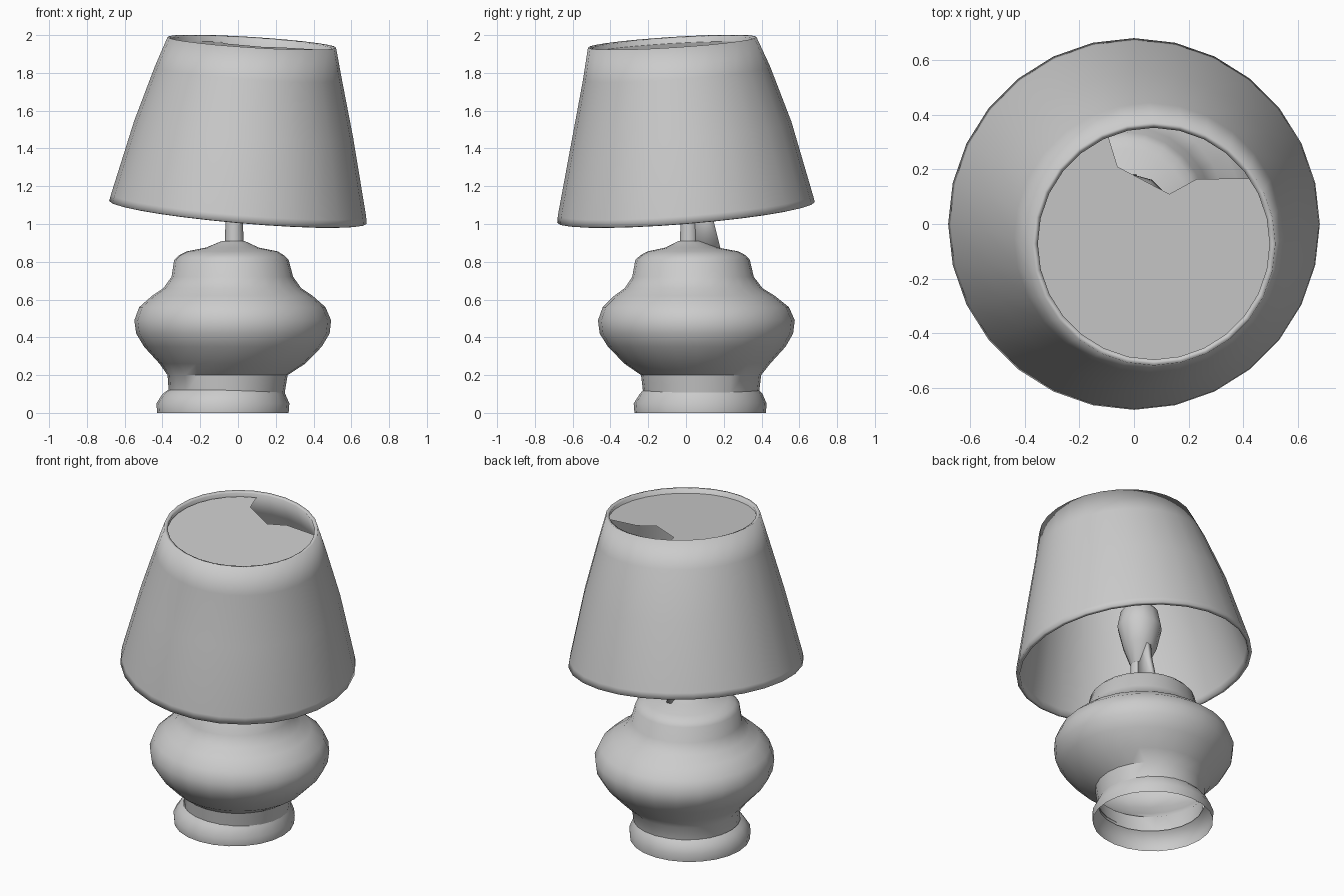
import bpy
import bmesh
from math import sin, cos, pi, radians

if "Cube" in bpy.data.objects:
    bpy.data.objects.remove(bpy.data.objects["Cube"])


def finish(name, bm, thickness=0.0, angle=40):
    """Turn a bmesh into a smooth-by-angle object, optionally a thin shell."""
    bmesh.ops.recalc_face_normals(bm, faces=bm.faces[:])
    mesh = bpy.data.meshes.new(name)
    bm.to_mesh(mesh)
    bm.free()
    ob = bpy.data.objects.new(name, mesh)
    bpy.context.collection.objects.link(ob)
    mesh.shade_smooth()
    mesh.set_sharp_from_angle(angle=radians(angle))
    if thickness:
        mod = ob.modifiers.new("shell", 'SOLIDIFY')
        mod.thickness = thickness
        mod.offset = -1
    return ob


def loft(name, rings, sides, cap_top=False, thickness=0.0, angle=40):
    """Skin round rings given as (cx, cy, z, radius[, tilt_x, tilt_y])."""
    bm = bmesh.new()
    loops = []
    for cx, cy, z, r, *tilt in rings:
        tx, ty = tilt or (0, 0)
        loops.append([bm.verts.new((cx + r * cos(a), cy + r * sin(a),
                                    z + tx * cos(a) + ty * sin(a)))
                      for a in (2 * pi * i / sides for i in range(sides))])
    for lo, hi in zip(loops, loops[1:]):
        for i in range(sides):
            j = (i + 1) % sides
            bm.faces.new((lo[i], lo[j], hi[j], hi[i]))
    if cap_top:
        bm.faces.new(loops[-1])
    return finish(name, bm, thickness, angle)


# Flared foot ring, open underneath
loft("foot", [(-.08, .075, 0, .348), (-.08, .075, .05, .352),
              (-.075, .08, .10, .325), (-.065, .08, .12, .308)], 24)

# Pot-bellied body, leaning slightly as it rises
loft("body", [(-.06, .08, .10, .306), (-.055, .08, .20, .318),
              (-.03, .06, .26, .385), (-.027, .057, .35, .47),
              (-.027, .055, .42, .512), (-.028, .055, .49, .521),
              (-.03, .052, .56, .493), (-.03, .045, .62, .425),
              (-.03, .04, .66, .365), (-.03, .037, .72, .322),
              (-.035, .035, .81, .303), (-.035, .037, .835, .278),
              (-.03, .037, .855, .24), (-.03, .03, .875, .14),
              (-.025, .02, .91, .06)], 24)

# Stem carrying the lamp
loft("stem", [(-.02, .015, .88, .05), (-.02, .015, 1.06, .045)], 10, True)

# Bulb hidden inside the shade
loft("bulb", [(-.02, .02, 1.04, .05), (-.01, .04, 1.15, .10),
              (0, .05, 1.27, .13), (0, .05, 1.37, .11),
              (0, .05, 1.44, .05)], 12, True)

# Thin bracket fin behind the stem
bm = bmesh.new()
bm.faces.new([bm.verts.new((-.02, y, z)) for y, z in
              ((.04, .86), (.185, .86), (.14, 1.04), (.12, 1.2), (.04, 1.2))])
finish("bracket", bm, .03)

# Tilted, lopsided shade
loft("shade", [(0, 0, 1.062, .682, -.06, .055),
               (.003, -.003, 1.10, .675, -.058, .053),
               (.03, -.022, 1.50, .58, -.045, .042),
               (.055, -.05, 1.80, .495, -.035, .035),
               (.073, -.073, 1.962, .446, -.028, .028)], 28, thickness=.022)

# Cover set just below the top rim, with a broken opening at the back
bm = bmesh.new()
outline = [(.073 + .43 * cos(a), -.073 + .43 * sin(a))
           for a in (radians(113 + 281 * i / 24) for i in range(25))]
outline += [(.23, .165), (.13, .11), (-.06, .21)]
bm.faces.new([bm.verts.new((x, y, 1.93 - .06 * (x - .073) + .06 * (y + .073)))
              for x, y in outline])
finish("top_cover", bm)
